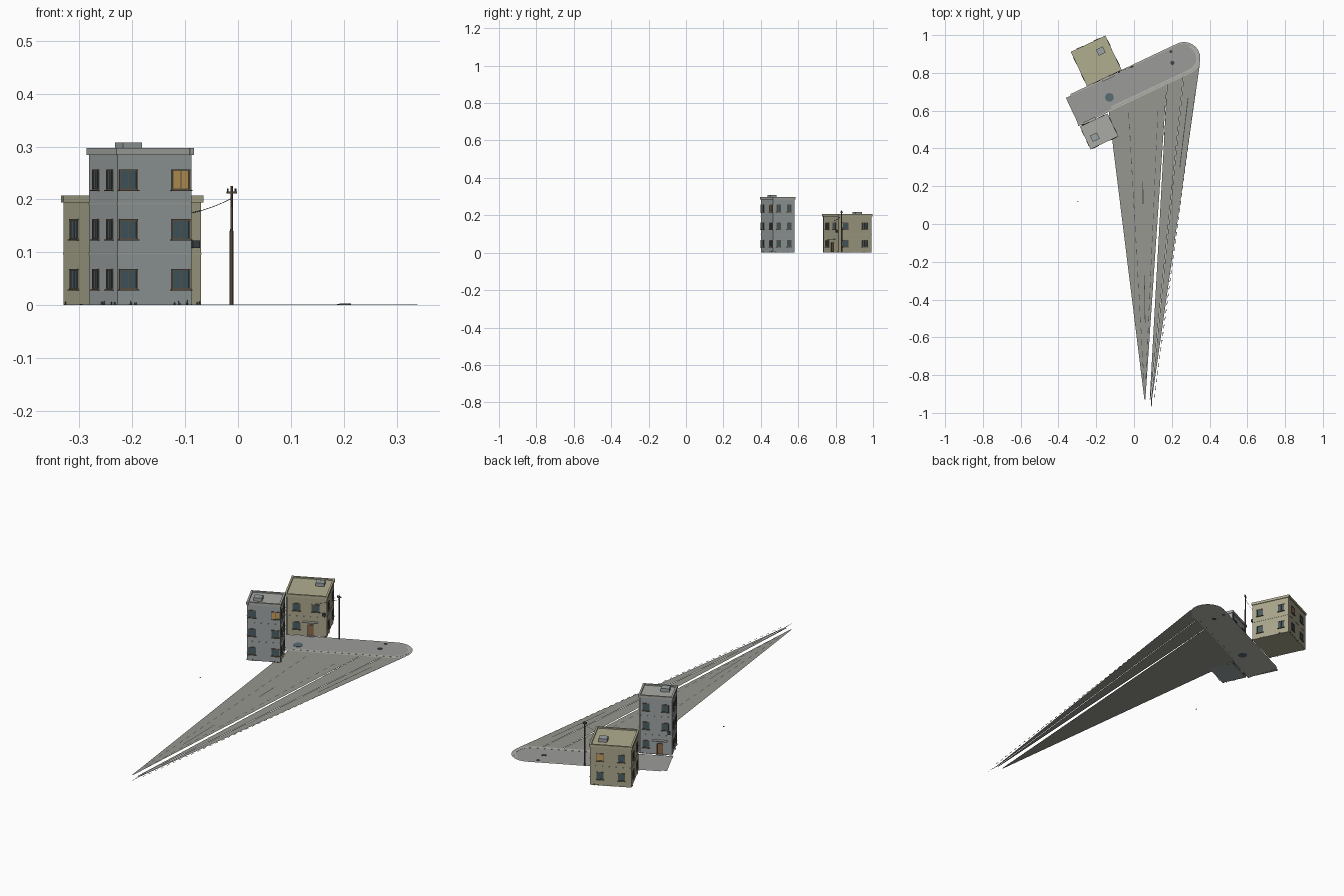
import bpy, bmesh, math, random
from mathutils import Matrix, Vector

if "Cube" in bpy.data.objects:
    bpy.data.objects.remove(bpy.data.objects["Cube"])

random.seed(4)
ANG = math.radians(25.3)
UX = Vector((math.cos(ANG), math.sin(ANG), 0))
UY = Vector((-math.sin(ANG), math.cos(ANG), 0))
parts, mats = {}, {}


def part(name, col):
    """bmesh collecting everything that belongs to one named part"""
    if name not in parts:
        parts[name] = (bmesh.new(), col)
    return parts[name][0]


def material(col):
    if col not in mats:
        mats[col] = bpy.data.materials.new("paint_%d" % len(mats))
        mats[col].diffuse_color = (*col, 1)
    return mats[col]


def box(name, col, M, c, s):
    T = M @ Matrix.Translation(c) @ Matrix.Diagonal((*s, 1))
    bmesh.ops.create_cube(part(name, col), size=1, matrix=T)


def cyl(name, col, M, c, r, h, n=10, r2=None):
    bmesh.ops.create_cone(part(name, col), cap_ends=True, segments=n, radius1=r,
                          radius2=r if r2 is None else r2, depth=h,
                          matrix=M @ Matrix.Translation(c))


def flat(name, col, pts, z):
    bm = part(name, col)
    f = bm.faces.new([bm.verts.new((x, y, z)) for x, y in pts])
    f.normal_update()
    if f.normal.z < 0:
        f.normal_flip()


GREY, BEIGE = (.33, .36, .36), (.40, .38, .26)
GTRIM, BTRIM = (.40, .41, .38), (.44, .42, .28)
ROAD, VERGE, KERB = (.33, .33, .32), (.31, .31, .28), (.46, .46, .42)
GLASS, LIT, FRAME = (.06, .11, .13), (.55, .33, .10), (.13, .10, .07)
DARK, WOOD, PLANT = (.05, .06, .07), (.26, .14, .06), (.08, .09, .05)
I = Matrix.Identity(4)


def wall(M, w, d, side):
    """local frame on a wall: x along it, y outwards"""
    a, off = {"front": (math.pi, d / 2), "back": (0, d / 2),
              "right": (-math.pi / 2, w / 2), "left": (math.pi / 2, w / 2)}[side]
    return M @ Matrix.Rotation(a, 4, "Z") @ Matrix.Translation((0, off, 0))


def window(b, W, x, z, w=.032, h=.036, lit=False):
    box(b + ("_lit_window" if lit else "_window_glass"), LIT if lit else GLASS, W,
        (x, .0003, z), (w, .001, h))
    for s in (-1, 1):
        box(b + "_window_frames", FRAME, W, (x + s * w / 2, .001, z), (.003, .003, h))
        box(b + "_window_frames", FRAME, W, (x, .001, z + s * h / 2), (w + .004, .004, .003))
    box(b + "_window_frames", FRAME, W, (x, .0008, z), (.002, .002, h))
    box(b + "_window_sills", FRAME, W, (x, .002, z - h / 2 - .002), (w + .008, .007, .002))


def door(b, W, x):
    box(b + "_door", WOOD, W, (x, .0005, .027), (.024, .002, .054))
    for s in (-1, 1):
        box(b + "_door_frame", FRAME, W, (x + s * .0135, .001, .028), (.003, .004, .056))
    box(b + "_door_frame", FRAME, W, (x, .001, .057), (.03, .004, .003))
    box(b + "_canopy", GTRIM, W, (x, .008, .073), (.07, .016, .003))
    box(b + "_doorstep", KERB, W, (x, .005, .002), (.034, .01, .004))


def building(b, c, w, d, h, floors, col, trim, rows, hatch, street, lit):
    M = Matrix.Translation((*c, 0)) @ Matrix.Rotation(ANG, 4, "Z")
    box(b + "_walls", col, M, (0, 0, h / 2), (w, d, h))
    # parapet ring standing above the roof slab
    for s in (-1, 1):
        box(b + "_parapet", trim, M, (0, s * (d / 2 - .001), h + .0055), (w + .008, .009, .013))
        box(b + "_parapet", trim, M, (s * (w / 2 - .001), 0, h + .0055), (.009, d + .008, .013))
    box(b + "_roof", trim, M, (0, 0, h + .003), (w, d, .006))
    box(b + "_roof_hatch", GREY, M, (*hatch, h + .0125), (.04, .036, .021))
    for k in range(1, floors):
        box(b + "_floor_bands", trim, M, (0, 0, .095 * k + .002), (w + .002, d + .002, .003))
    for side, (xa, ww) in rows.items():
        W = wall(M, w, d, side)
        for k in range(floors):
            for s in (-1, 1):
                if side == street and k == 0 and s == -1:
                    continue
                window(b, W, s * xa, .049 + .094 * k, ww, .036, (side, k, s) in lit)
    W = wall(M, w, d, street)
    door(b, W, -.02)
    # drainpipe and wall box on the street side
    cyl(b + "_drainpipe", DARK, W, (w / 2 - .008, .003, h / 2), .0018, h, 6)
    box(b + "_wall_box", DARK, W, (-w / 2 + .014, .005, .115), (.014, .01, .014))
    # weeds around the foot of the walls
    for side in ("front", "right", "left", "back"):
        L = w if side in ("front", "back") else d
        W = wall(M, w, d, side)
        for _ in range(5):
            x = random.uniform(-.5, .5) * L
            for k in range(3):
                hh = random.uniform(.004, .010)
                cyl("weeds", PLANT, W, (x + (k - 1) * .0015, .003, hh / 2), .0011, hh, 3, 0)


building("grey_house", (-.185, .49), .155, .126, .285, 3, GREY, GTRIM,
         {"front": (.055, .035), "right": (.031, .022), "left": (.031, .022), "back": (.045, .03)},
         (-.033, -.018), "back", {("front", 2, -1)})
building("beige_house", (-.2, .863), .195, .195, .195, 2, BEIGE, BTRIM,
         {"front": (.045, .034), "right": (.057, .03), "left": (.05, .03), "back": (.05, .03)},
         (.044, .037), "front", {("back", 1, 1)})

# street: straight strip with a rounded right end
C, R = Vector((.265, .877, 0)), .086


def street(r, ext_top, ext_bot):
    arc = [C + r * (UX * math.cos(a) + UY * math.sin(a))
           for a in [math.radians(-90 + 10 * i) for i in range(19)]]
    pts = [C - UY * r - UX * ext_bot] + arc + [C + UY * r - UX * ext_top]
    return [(p.x, p.y) for p in pts]


flat("street_edge", KERB, street(R, .625, .66), .0004)
flat("street", ROAD, street(R - .008, .655, .655), .0010)


def kerb(name, r, length, arc_end, w, h):
    """raised kerb following the lower edge and the round end"""
    line = [(C - UY * r - UX * length, -UY)] + [
        (C + r * v, v) for v in
        (UX * math.cos(a) + UY * math.sin(a)
         for a in [math.radians(-90 + 10 * i) for i in range(arc_end // 10 + 1)])]
    bm = part(name, KERB)
    rings = [[bm.verts.new(p + n * o + Vector((0, 0, z)))
              for o, z in ((-w / 2, 0), (-w / 2, h), (w / 2, h), (w / 2, 0))] for p, n in line]
    for A, B in zip(rings, rings[1:]):
        for i in range(4):
            j = (i + 1) % 4
            bm.faces.new((A[i], A[j], B[j], B[i]))


kerb("kerb", R - .016, .46, 130, .01, .0016)

# long tapering ground sheets running to the front
flat("ground_left", VERGE, [(-.135, .604), (.055, -.93), (.060, -.93), (.174, .75)], 0)
flat("ground_middle", VERGE, [(.176, .75), (.083, -.93), (.087, -.93), (.262, .79)], 0)
flat("ground_right", VERGE, [(.264, .79), (.090, -.93), (.093, -1.0), (.095, -.93),
                             (.349, .85), (.30, .80)], 0)


def dashes(a, b, t0, t1, n, w, fill=.5, col=DARK):
    a, b = Vector(a), Vector(b)
    d = b - a
    q = Vector((-d.y, d.x)).normalized() * w / 2
    for i in range(n):
        p = a + d * (t0 + (t1 - t0) * i / n)
        e = p + d * (t1 - t0) / n * fill
        flat("ground_marks", col, [(p - q)[:], (p + q)[:], (e + q)[:], (e - q)[:]], .0007)


TIP = (.058, -.93)
dashes((-.03, .62), TIP, .02, .95, 24, .003)
dashes((.13, .68), TIP, .05, .95, 24, .003)
dashes((.04, .6), (.065, -.9), .25, .33, 1, .004, 1)
dashes((.04, .6), (.065, -.9), .58, .75, 1, .003, 1)
dashes((.172, .7), (.16, .45), 0, 1, 7, .003)
dashes((.29, .70), (.10, -.9), .02, .25, 1, .004, 1)
dashes((.335, .78), (.105, -.94), .05, 1, 40, .003)

# round covers in the street
cyl("large_cover", (.10, .15, .17), I, (-.13, .67, .0012), .023, .002, 20)
cyl("small_cover", DARK, I, (.203, .853, .0015), .011, .003, 14)
cyl("drain_cover", DARK, I, (.195, .912, .0012), .008, .002, 10)
cyl("pebble", DARK, I, (-.297, .12, .001), .003, .002, 6)

# utility pole with cross arm, insulators and wire
P = Matrix.Translation((-.012, .832, 0)) @ Matrix.Rotation(ANG, 4, "Z")
cyl("utility_pole", FRAME, P, (0, 0, .1125), .0036, .225, 8, .0024)
cyl("pole_sleeve", FRAME, P, (0, 0, .07), .0042, .14, 8)
box("cross_arm", FRAME, P, (0, 0, .213), (.02, .004, .004))
for x in (-.008, .008):
    cyl("insulators", DARK, P, (x, 0, .2175), .0015, .007, 6)
a, b = Vector((-.012, .832, .202)), Vector((-.12, .79, .170))
cu = bpy.data.curves.new("wire", "CURVE")
cu.dimensions, cu.bevel_depth, cu.bevel_resolution = "3D", .0006, 0
sp = cu.splines.new("POLY")
sp.points.add(10)
for i, p in enumerate(sp.points):
    t = i / 10
    v = a.lerp(b, t) - Vector((0, 0, .024 * t * (1 - t)))
    p.co = (*v, 1)
wire = bpy.data.objects.new("wire", cu)
cu.materials.append(material(DARK))
bpy.context.collection.objects.link(wire)

# turn every collected part into an object
for name, (bm, col) in parts.items():
    me = bpy.data.meshes.new(name)
    if name == "kerb":
        bmesh.ops.recalc_face_normals(bm, faces=bm.faces)
    bm.to_mesh(me)
    bm.free()
    me.materials.append(material(col))
    bpy.context.collection.objects.link(bpy.data.objects.new(name, me))

for m in bpy.data.materials:
    if m.users and not m.is_grease_pencil:
        m.use_nodes = True
        m.node_tree.nodes["Principled BSDF"].inputs["Base Color"].default_value = m.diffuse_color
